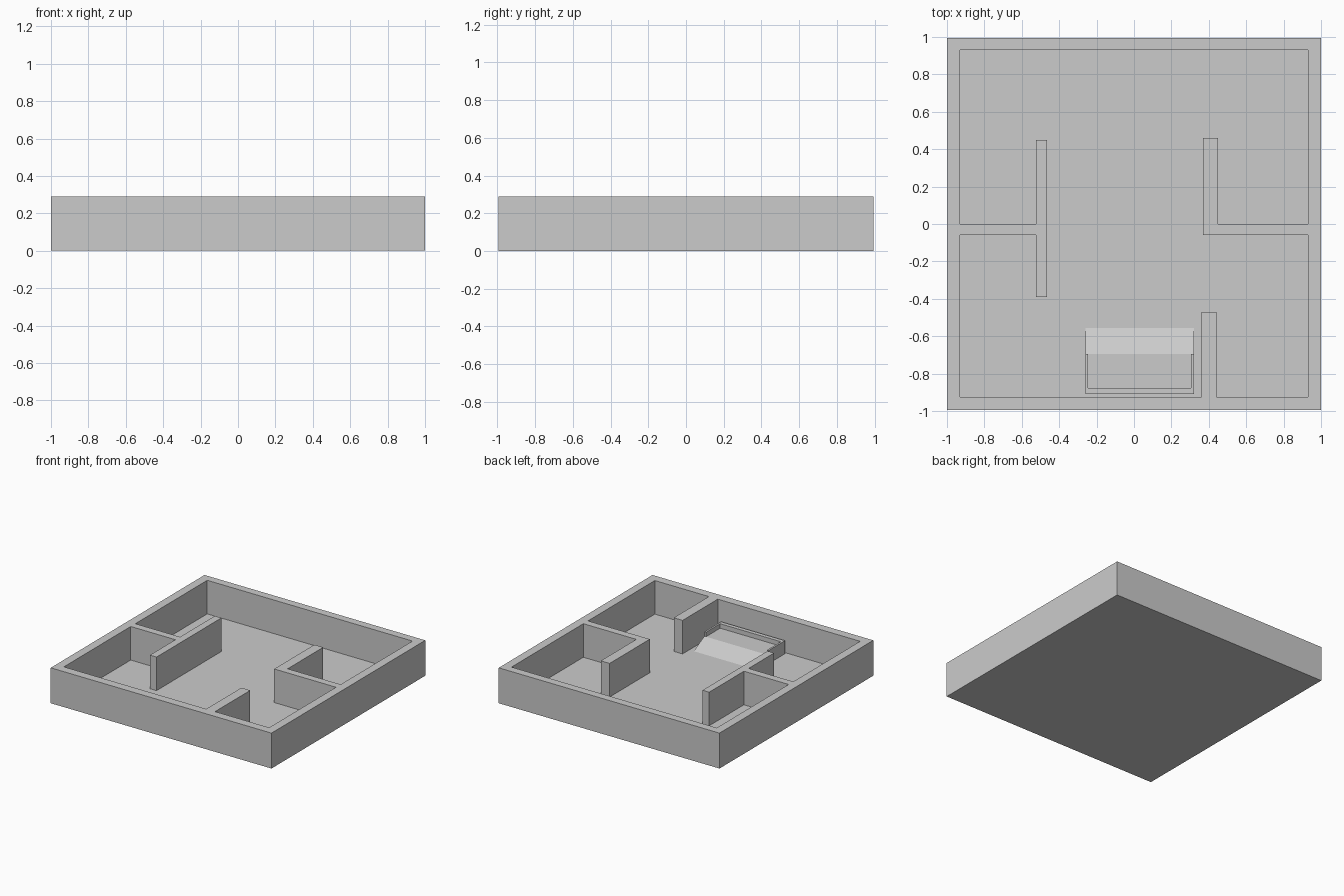
import bpy, bmesh
from mathutils import Vector

if "Cube" in bpy.data.objects:
    bpy.data.objects.remove(bpy.data.objects["Cube"])

H, FLOOR = 0.29, 0.015      # wall height, floor level
W, D = 1.0, 0.995           # half width, half depth


def finish(bm, name):
    bmesh.ops.recalc_face_normals(bm, faces=bm.faces)
    mesh = bpy.data.meshes.new(name)
    bm.to_mesh(mesh)
    bm.free()
    obj = bpy.data.objects.new(name, mesh)
    bpy.context.collection.objects.link(obj)
    return obj


def loop(bm, pts, z):
    return [bm.verts.new((x, y, z)) for x, y in pts]


def bridge(bm, a, b):
    for i in range(len(a)):
        j = (i + 1) % len(a)
        bm.faces.new((a[i], a[j], b[j], b[i]))


def prism(name, pts, shift):
    """Solid swept from a closed 3D outline along a vector."""
    bm = bmesh.new()
    a = [bm.verts.new(p) for p in pts]
    b = [bm.verts.new(Vector(p) + Vector(shift)) for p in pts]
    bm.faces.new(a)
    bm.faces.new(b)
    bridge(bm, a, b)
    return finish(bm, name)


# House shell: outer rectangle, and one inner outline that traces every wall
outer = [(-W, -D), (W, -D), (W, D), (-W, D)]
inner = [
    (-0.93, -0.925), (0.36, -0.925),
    (0.36, -0.47), (0.44, -0.47), (0.44, -0.925),              # front stub wall
    (0.93, -0.925), (0.93, -0.06),
    (0.37, -0.06), (0.37, 0.46), (0.45, 0.46), (0.45, 0.0),    # right L wall
    (0.93, 0.0), (0.93, 0.93), (-0.93, 0.93), (-0.93, 0.0),
    (-0.525, 0.0), (-0.525, 0.45), (-0.465, 0.45),             # left T wall
    (-0.465, -0.39), (-0.525, -0.39), (-0.525, -0.06), (-0.93, -0.06),
]
bm = bmesh.new()
base, rim = loop(bm, outer, 0), loop(bm, outer, H)
top, foot = loop(bm, inner, H), loop(bm, inner, FLOOR)
edges = [bm.edges.new((l[i], l[(i + 1) % len(l)]))
         for l in (rim, top) for i in range(len(l))]
bmesh.ops.triangle_fill(bm, edges=edges, use_beauty=True, use_dissolve=False)
bm.faces.new(base)
bm.faces.new(foot)
bridge(bm, base, rim)
bridge(bm, top, foot)
finish(bm, "house_shell")

# Raised platform with a sloping front
X0, X1, SEAT = -0.26, 0.32, 0.085
profile = [(-0.91, FLOOR), (-0.557, FLOOR), (-0.695, SEAT), (-0.91, SEAT)]
prism("platform_ramp", [(X0, y, z) for y, z in profile], (X1 - X0, 0, 0))

# Low U-shaped rail round the platform
u = [(X0, -0.91), (X1, -0.91), (X1, -0.695), (X1 - 0.015, -0.695),
     (X1 - 0.015, -0.877), (X0 + 0.015, -0.877), (X0 + 0.015, -0.695), (X0, -0.695)]
prism("platform_rail", [(x, y, SEAT) for x, y in u], (0, 0, 0.037))
